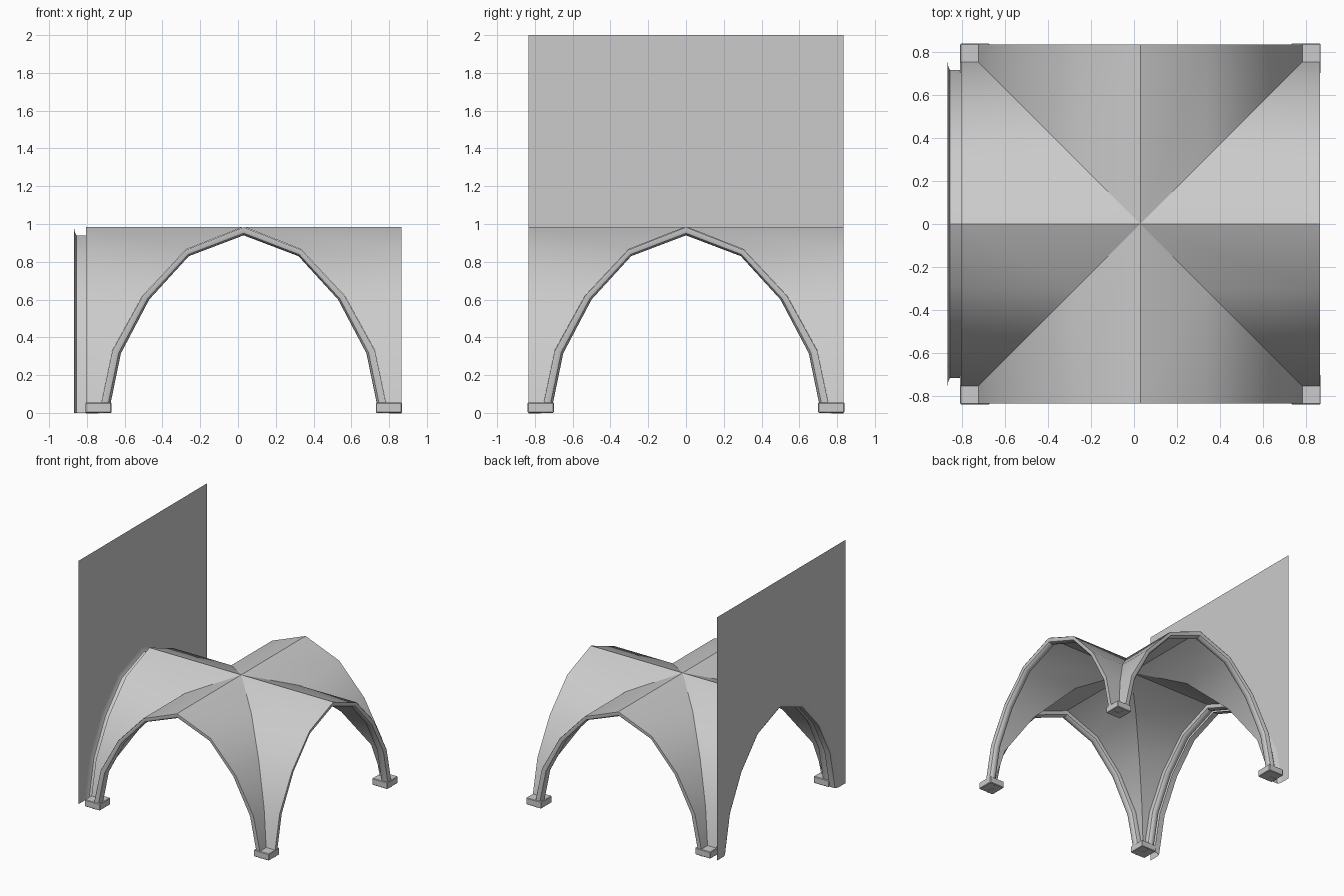
import bpy
import bmesh
from math import radians, pi, sin, cos
from mathutils import Matrix, Vector

if "Cube" in bpy.data.objects:
    bpy.data.objects.remove(bpy.data.objects["Cube"], do_unlink=True)

HALF = 0.835          # half width of the vault
CENTRE = 0.03         # vault centre on x
WALL_X = -0.867
RIB_DEPTH = 0.065

# Half arch profiles as (offset from centre, height), foot to apex
OUTER = [(0.765, 0.0), (0.695, 0.33), (0.535, 0.62), (0.305, 0.865), (0, 0.985)]
INNER = [(0.715, 0.0), (0.65, 0.315), (0.5, 0.6), (0.29, 0.83), (0, 0.94)]
FLARE = [(0.758, 0.0), (0.69, 0.33), (0.53, 0.63), (0.305, 0.865), (0, 0.975)]

stone = bpy.data.materials.new("grey_stone")
stone.use_nodes = True
GREY = (0.6, 0.6, 0.6, 1)
stone.diffuse_color = GREY
stone.node_tree.nodes["Principled BSDF"].inputs["Base Color"].default_value = GREY


def finish(name, bm, angle=32, outward=True):
    if outward:
        bmesh.ops.recalc_face_normals(bm, faces=bm.faces)
    mesh = bpy.data.meshes.new(name)
    bm.to_mesh(mesh)
    bm.free()
    mesh.materials.append(stone)
    obj = bpy.data.objects.new(name, mesh)
    bpy.context.collection.objects.link(obj)
    bpy.ops.object.select_all(action="DESELECT")
    obj.select_set(True)
    bpy.context.view_layer.objects.active = obj
    bpy.ops.object.shade_smooth_by_angle(angle=radians(angle))
    return obj


def full(profile):
    """Mirror a half arch into a whole one."""
    return profile + [(-y, z) for y, z in reversed(profile[:-1])]


def loft(bm, rows, closed=False):
    """Skin a list of point rows with quads, merging collapsed points."""
    verts = [[bm.verts.new(p) for p in row] for row in rows]
    for a, b in zip(verts, verts[1:]):
        n = len(a)
        for i in range(n if closed else n - 1):
            j = (i + 1) % n
            bm.faces.new((a[i], a[j], b[j], b[i]))
    return verts


def turn(k):
    return Matrix.Translation((CENTRE, 0, 0)) @ Matrix.Rotation(k * pi / 2, 4, "Z")


SIDES = ("left", "back", "right", "front")
for k, side in enumerate(SIDES):
    # Vault web: two curved halves meeting at a crisp ridge
    bm = bmesh.new()
    for s in (1, -1):
        rows = [[(y, s * y, z), (HALF, s * y, z)] for y, z in OUTER]
        if s < 0:
            rows = [row[::-1] for row in rows]
        loft(bm, rows)
    for f in bm.faces:
        f.normal_update()
        if f.normal.z < 0:
            f.normal_flip()
    bm.transform(turn(k))
    finish(side + "_vault_web", bm, 40, outward=False)

    # Arch rib with a rounded underside
    section = [(0, 0)]
    for i in range(7):
        a = pi * i / 6
        section.append((RIB_DEPTH * (1 - cos(a)) / 2, 0.5 + 0.5 * sin(a)))
    section.append((RIB_DEPTH, 0))
    rows = []
    for (yo, zo), (yi, zi) in zip(full(OUTER), full(INNER)):
        o, n = Vector((0, yo, zo - 0.002)), Vector((0, yi, zi))
        rows.append([o.lerp(n, t) + Vector((HALF - d, 0, 0)) for d, t in section])
    bm = bmesh.new()
    rings = loft(bm, rows, closed=True)
    bm.faces.new(rings[0])
    bm.faces.new(rings[-1])
    bm.transform(turn(k))
    finish(side + "_arch_rib", bm)

    # Square foot block at the corner
    low, high, top = 0.70, 0.838, 0.055
    size, mid = high - low, (high + low) / 2
    bm = bmesh.new()
    bmesh.ops.create_cube(bm, size=1)
    bm.transform(Matrix.Translation((mid, mid, top / 2)) @ Matrix.Diagonal((size, size, top, 1)))
    bmesh.ops.bevel(bm, geom=bm.edges[:], offset=0.004, segments=1, affect="EDGES")
    bm.transform(turn(k))
    finish(side + "_foot_block", bm, 20)

# Thin tall wall with the arched opening
bm = bmesh.new()
edge = [(HALF, 0)] + full(FLARE) + [(-HALF, 0)]
loft(bm, [[(WALL_X, y, z), (WALL_X, y, 2)] for y, z in edge])
finish("end_wall", bm, outward=False)

# Arched lining joining the wall to the vault, flared at the wall
bm = bmesh.new()
rows = []
for (yf, zf), (yi, zi) in zip(full(FLARE), full(INNER)):
    rows.append([(WALL_X, yf, zf),
                 (WALL_X + 0.004, yf * 0.4 + yi * 0.6, zf * 0.4 + zi * 0.6),
                 (WALL_X + 0.012, yi, zi),
                 (CENTRE - HALF, yi, zi)])
loft(bm, rows)
finish("opening_lining", bm, 35, outward=False)
